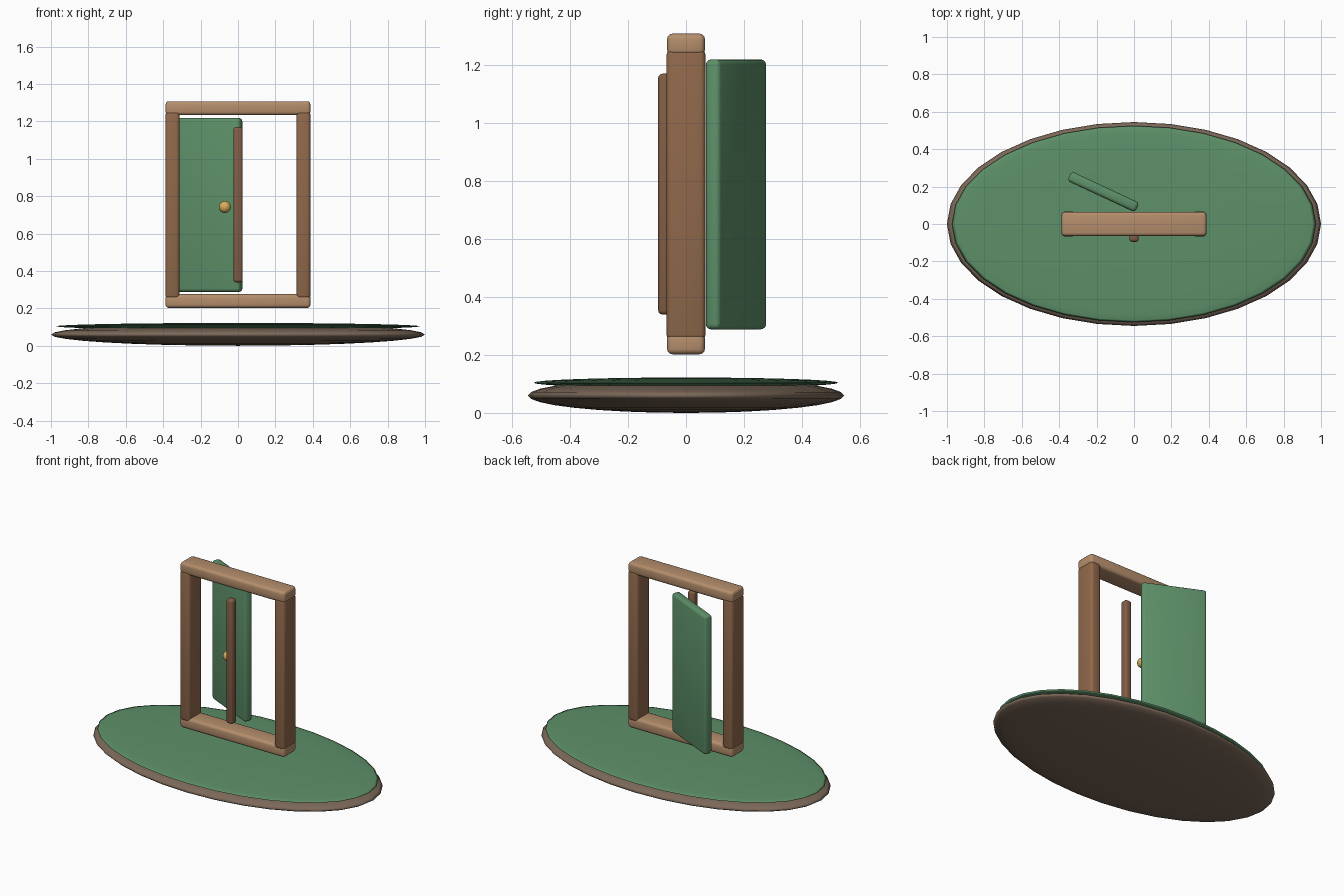
import bpy
import math

if "Cube" in bpy.data.objects:
    bpy.data.objects.remove(bpy.data.objects["Cube"])


def material(name, rgb):
    m = bpy.data.materials.new(name)
    m.diffuse_color = (*rgb, 1)
    m.use_nodes = True
    m.node_tree.nodes["Principled BSDF"].inputs["Base Color"].default_value = m.diffuse_color
    return m


LIGHT_WOOD = material("light_wood", (0.46, 0.27, 0.15))
WOOD = material("wood", (0.28, 0.14, 0.07))
DARK_WOOD = material("dark_wood", (0.22, 0.11, 0.06))
GREEN = material("green", (0.11, 0.28, 0.14))
SOIL = material("soil", (0.20, 0.14, 0.10))
BRASS = material("brass", (0.70, 0.42, 0.10))


def finish(obj, name, mat):
    obj.name = name
    obj.data.materials.append(mat)


def rounded_box(name, size, loc, mat, bevel, angle=0):
    bpy.ops.mesh.primitive_cube_add(size=1, location=loc)
    obj = bpy.context.object
    obj.scale = size
    bpy.ops.object.transform_apply(location=False, rotation=False, scale=True)
    obj.rotation_euler.z = math.radians(angle)
    mod = obj.modifiers.new("bevel", 'BEVEL')
    mod.width = bevel
    mod.segments = 3
    bpy.ops.object.modifier_apply(modifier=mod.name)
    bpy.ops.object.shade_smooth_by_angle(angle=math.radians(35))
    finish(obj, name, mat)


def ellipsoid(name, radii, loc, mat):
    bpy.ops.mesh.primitive_uv_sphere_add(segments=32, ring_count=16, radius=1, location=loc)
    obj = bpy.context.object
    obj.scale = radii
    bpy.ops.object.transform_apply(location=False, rotation=False, scale=True)
    bpy.ops.object.shade_smooth()
    finish(obj, name, mat)


# Flattened ground disc with a grass cap
ellipsoid("soil_base", (1.0, 0.545, 0.06), (0, 0, 0.06), SOIL)
ellipsoid("grass_top", (0.973, 0.525, 0.018), (0, 0, 0.104), GREEN)

# Door frame
for side, x in (("left", -0.35), ("right", 0.35)):
    rounded_box(side + "_post", (0.075, 0.134, 1.0), (x, 0, 0.752), WOOD, 0.018)
for part, z in (("lintel", 1.27), ("threshold", 0.239)):
    rounded_box(part, (0.775, 0.13, 0.074), (0, 0, z), LIGHT_WOOD, 0.018)

# Door leaf standing ajar behind the frame
rounded_box("door_leaf", (0.40, 0.056, 0.93), (-0.164, 0.172, 0.753), GREEN, 0.018, -25)

# Upright bar in front and the knob
rounded_box("upright_bar", (0.05, 0.05, 0.83), (0, -0.071, 0.754), DARK_WOOD, 0.015)
ellipsoid("door_knob", (0.032, 0.032, 0.032), (-0.07, -0.005, 0.742), BRASS)
